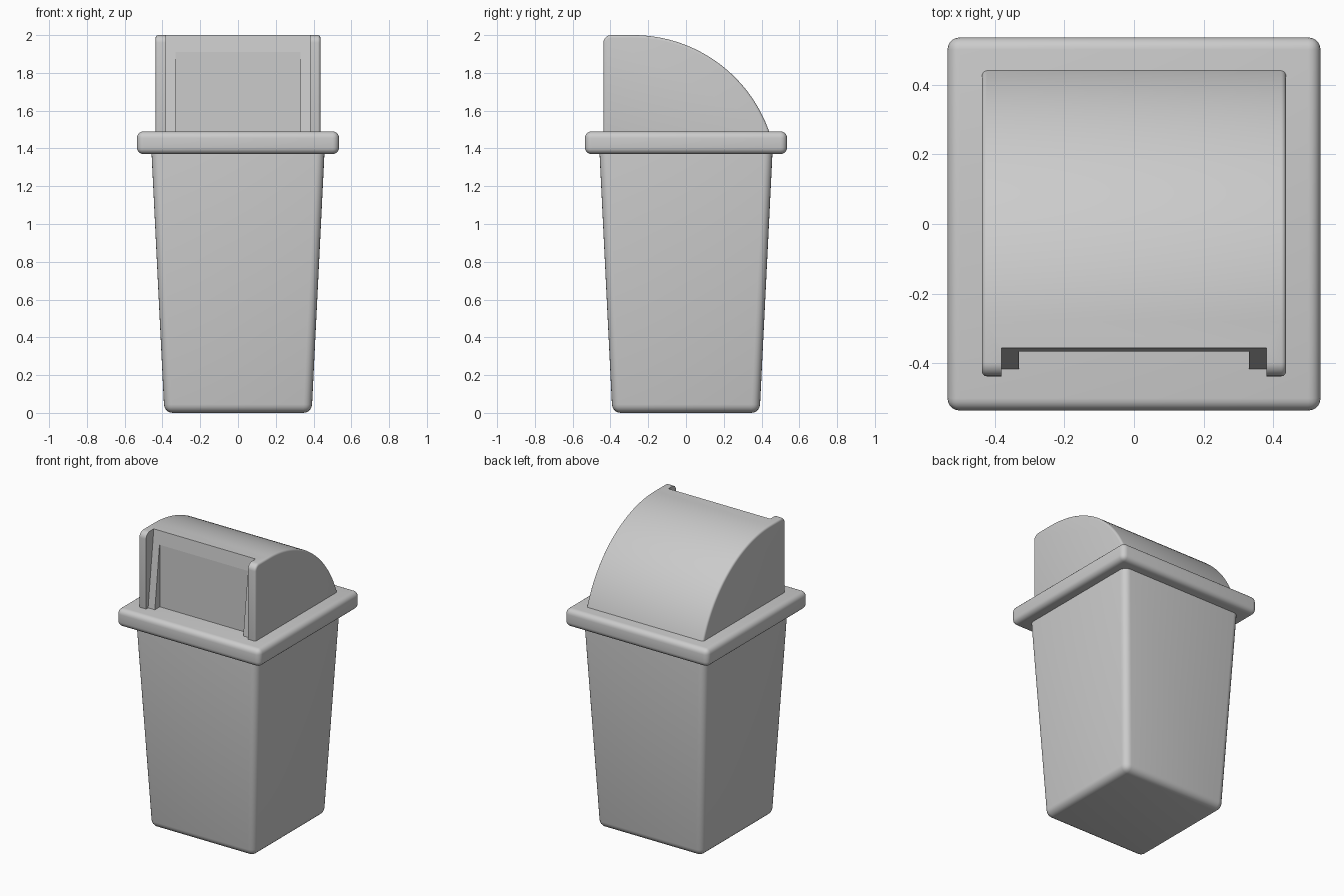
import bpy, bmesh, math

if "Cube" in bpy.data.objects:
    bpy.data.objects.remove(bpy.data.objects["Cube"])


def make_object(name, bm):
    bmesh.ops.recalc_face_normals(bm, faces=bm.faces)
    mesh = bpy.data.meshes.new(name)
    bm.to_mesh(mesh)
    bm.free()
    ob = bpy.data.objects.new(name, mesh)
    bpy.context.collection.objects.link(ob)
    return ob


def tapered_box(name, half_low, half_high, z0, z1):
    bm = bmesh.new()
    bmesh.ops.create_cube(bm, size=2)
    for v in bm.verts:
        half = half_high if v.co.z > 0 else half_low
        v.co = (v.co.x * half, v.co.y * half, z1 if v.co.z > 0 else z0)
    return make_object(name, bm)


def side_prism(name, profile, half_width):
    """Extrude a (y, z) outline across x."""
    bm = bmesh.new()
    face = bm.faces.new([bm.verts.new((-half_width, y, z)) for y, z in profile])
    new = bmesh.ops.extrude_face_region(bm, geom=[face])["geom"]
    for v in new:
        if isinstance(v, bmesh.types.BMVert):
            v.co.x = half_width
    return make_object(name, bm)


def activate(ob):
    bpy.ops.object.select_all(action='DESELECT')
    ob.select_set(True)
    bpy.context.view_layer.objects.active = ob


def bevel(ob, width, segments=5):
    activate(ob)
    mod = ob.modifiers.new("bevel", 'BEVEL')
    mod.width, mod.segments = width, segments
    mod.limit_method, mod.angle_limit = 'ANGLE', math.radians(40)
    bpy.ops.object.modifier_apply(modifier=mod.name)


def cut(ob, cutter):
    cutter.hide_render = True
    activate(ob)
    mod = ob.modifiers.new("cut", 'BOOLEAN')
    mod.operation, mod.object, mod.solver = 'DIFFERENCE', cutter, 'EXACT'
    bpy.ops.object.modifier_apply(modifier=mod.name)
    bpy.data.objects.remove(cutter)


# Tapered bin body
body = tapered_box("bin_body", 0.39, 0.46, 0.0, 1.42)
bevel(body, 0.045)

# Overhanging lid rim
rim = tapered_box("lid_rim", 0.535, 0.535, 1.37, 1.49)
bevel(rim, 0.035)

# Curved hood: rounded front top corner, then a long arc falling to the back
cy, r = -0.28, 0.763
cz = 2.0 - r
end = math.atan2(1.46 - cz, 0.455 - cy)
profile = [(-0.437, 1.46)]
for i in range(7):
    a = math.pi - i * math.pi / 12
    profile.append((-0.397 + 0.04 * math.cos(a), 1.96 + 0.04 * math.sin(a)))
for i in range(33):
    a = math.pi / 2 + (end - math.pi / 2) * i / 32
    profile.append((cy + r * math.cos(a), cz + r * math.sin(a)))
hood = side_prism("lid_hood", profile, 0.436)
bevel(hood, 0.014, 4)

# Sloping front set back between the cheeks, and the upright flap inside it
cut(hood, side_prism("front_cutter", [(-0.6, 1.4), (-0.426, 1.4), (-0.348, 2.06), (-0.6, 2.06)], 0.38))
cut(hood, side_prism("flap_cutter", [(-0.6, 1.4), (-0.362, 1.4), (-0.362, 1.91), (-0.6, 1.91)], 0.33))

for ob in (body, rim, hood):
    activate(ob)
    bpy.ops.object.shade_smooth_by_angle(angle=math.radians(30))
